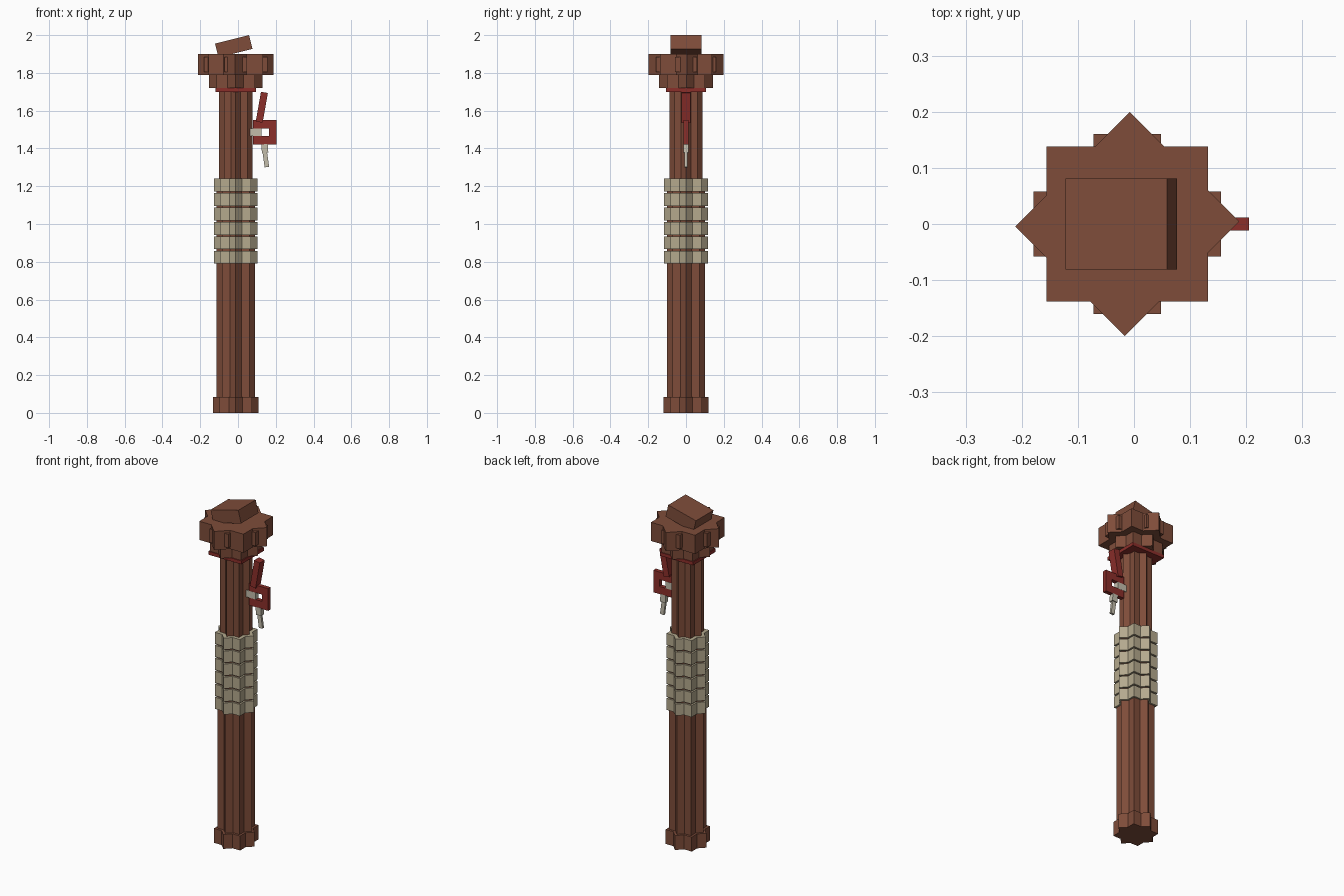
import bpy
import math
from mathutils import Matrix

cube = bpy.data.objects.get("Cube")
if cube:
    bpy.data.objects.remove(cube, do_unlink=True)

AXIS = -0.012  # x of the staff's centre line


def material(name, rgb):
    m = bpy.data.materials.new(name)
    m.use_nodes = True
    color = (*rgb, 1.0)
    m.diffuse_color = color
    m.node_tree.nodes["Principled BSDF"].inputs["Base Color"].default_value = color
    return m


wood = material("reddish brown wood", (0.21, 0.073, 0.042))
wrap = material("tan wrap", (0.46, 0.40, 0.27))
red = material("dark red", (0.26, 0.028, 0.023))
bone = material("pale bone", (0.55, 0.51, 0.41))


def box(name, center, size, mat, tilt=0.0, turn=0.0):
    """Box given by centre and full size, tilted about y or turned about z."""
    bpy.ops.mesh.primitive_cube_add(size=1)
    ob = bpy.context.object
    ob.name = name
    ob.data.transform(Matrix.Diagonal((*size, 1)))
    ob.location = center
    ob.rotation_euler = (0, math.radians(tilt), math.radians(turn))
    ob.data.materials.append(mat)
    return ob


def span(name, x0, x1, depth, z0, z1, mat):
    """Upright box between two x and two z limits, centred on y."""
    return box(name, ((x0 + x1) / 2, 0, (z0 + z1) / 2), (x1 - x0, depth, z1 - z0), mat)


def star(name, half_x, half_y, z0, z1, mat):
    """Eight-pointed block: two boxes an eighth of a turn apart."""
    for label, turn in (("square", 0), ("diamond", 45)):
        box(f"{name}_{label}", (AXIS, 0, (z0 + z1) / 2),
            (2 * half_x, 2 * half_y, z1 - z0), mat, turn=turn)


# Staff
star("base", 0.085, 0.085, 0, 0.085, wood)
star("lower_shaft", 0.072, 0.072, 0.08, 1.235, wood)
star("upper_shaft", 0.062, 0.062, 1.23, 1.73, wood)

# Wrapped grip
for i in range(6):
    z = 0.79 + i * 0.0765
    star(f"grip_ring_{i + 1}", 0.082, 0.082, z, z + 0.068, wrap)

# Head
box("collar", (AXIS, 0, 1.71), (0.215, 0.21, 0.02), red)
star("neck", 0.102, 0.1, 1.72, 1.795, wood)
star("crown", 0.144, 0.138, 1.79, 1.9, wood)
box("crown_studs_side", (AXIS, 0, 1.845), (0.334, 0.116, 0.08), wood)
box("crown_studs_front", (AXIS, 0, 1.845), (0.121, 0.32, 0.08), wood)
box("cap", (-0.0225, 0, 1.941), (0.186, 0.162, 0.075), wood, tilt=-14)

# Side bracket with lever
span("bracket_top", 0.08, 0.205, 0.024, 1.505, 1.55, red)
span("bracket_bottom", 0.08, 0.205, 0.024, 1.42, 1.465, red)
span("bracket_outer", 0.165, 0.205, 0.024, 1.465, 1.505, red)
box("lever", (0.126, 0, 1.618), (0.037, 0.046, 0.16), red, tilt=10)
span("bracket_pin", 0.045, 0.124, 0.026, 1.465, 1.505, bone)

# Hanging charm
box("charm_top", (0.142, 0, 1.4), (0.034, 0.026, 0.045), bone, tilt=-4)
box("charm_tip", (0.147, 0, 1.343), (0.024, 0.014, 0.084), bone, tilt=-8)
